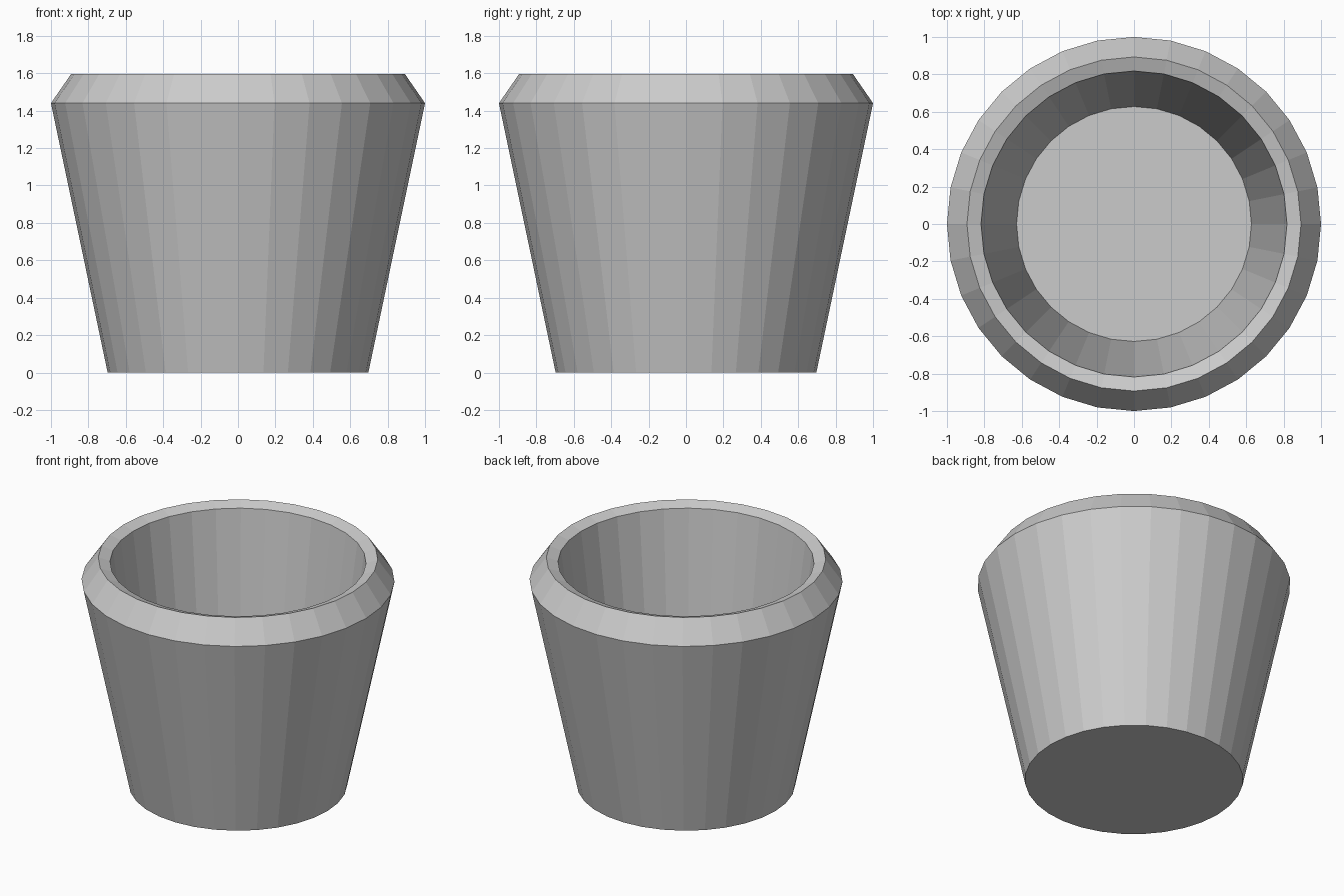
import bpy, bmesh
from math import cos, sin, tau

if "Cube" in bpy.data.objects:
    bpy.data.objects.remove(bpy.data.objects["Cube"])

SIDES = 32
# Cross-section (radius, height): base, shoulder, bevelled rim, inner wall, floor
PROFILE = [(0.697, 0.0), (1.0, 1.44), (0.893, 1.595), (0.818, 1.568), (0.628, 0.08)]

bm = bmesh.new()
rings = [[bm.verts.new((r * cos(tau * i / SIDES), r * sin(tau * i / SIDES), z))
          for i in range(SIDES)] for r, z in PROFILE]

# Walls and rim
for a, b in zip(rings, rings[1:]):
    for i in range(SIDES):
        j = (i + 1) % SIDES
        bm.faces.new((a[i], a[j], b[j], b[i]))

# Underside and inner floor
bm.faces.new(rings[0][::-1])
bm.faces.new(rings[-1])

bmesh.ops.recalc_face_normals(bm, faces=bm.faces[:])
mesh = bpy.data.meshes.new("pot")
bm.to_mesh(mesh)
bm.free()
pot = bpy.data.objects.new("pot", mesh)
bpy.context.collection.objects.link(pot)
